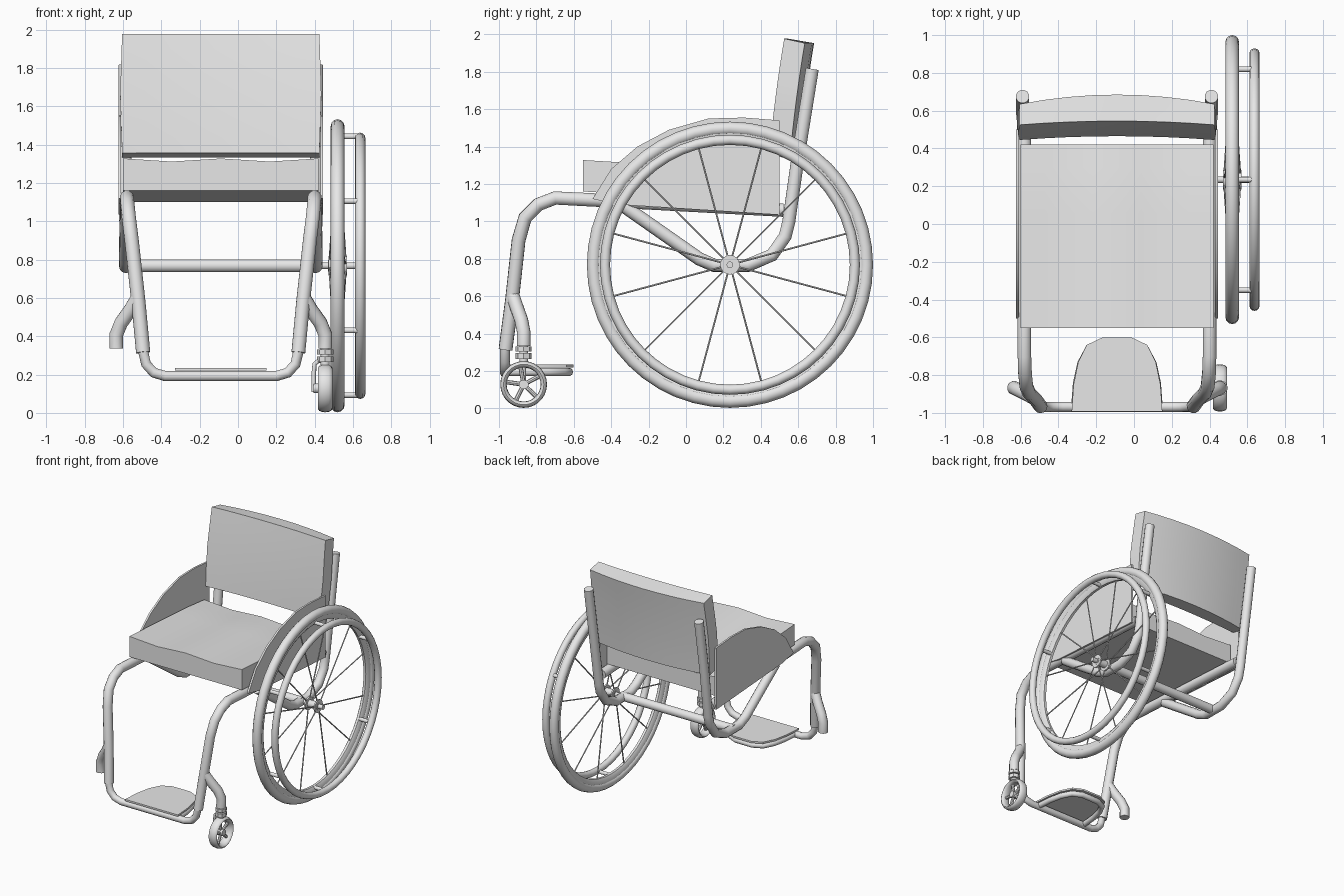
import bpy, bmesh, math
from mathutils import Vector, Matrix

if "Cube" in bpy.data.objects:
    bpy.data.objects.remove(bpy.data.objects["Cube"], do_unlink=True)

GREY = (0.8, 0.8, 0.8, 1.0)
grey = bpy.data.materials.new("plain_grey")
grey.use_nodes = True
grey.diffuse_color = GREY
grey.node_tree.nodes["Principled BSDF"].inputs["Base Color"].default_value = GREY

MID = -0.09             # centre plane of seat and frame
AXLE = (0.235, 0.768)   # y, z of the main axle
WHEEL_X = 0.52


def finish(name, bm, angle=40):
    bmesh.ops.recalc_face_normals(bm, faces=bm.faces)
    mesh = bpy.data.meshes.new(name)
    bm.to_mesh(mesh)
    bm.free()
    mesh.materials.append(grey)
    obj = bpy.data.objects.new(name, mesh)
    bpy.context.collection.objects.link(obj)
    bpy.ops.object.select_all(action="DESELECT")
    bpy.context.view_layer.objects.active = obj
    obj.select_set(True)
    bpy.ops.object.shade_smooth_by_angle(angle=math.radians(angle))
    return obj


def tube(name, points, radius, cyclic=False, sides=12):
    """Sweep a round section along a path, mitred at each bend."""
    pts = [Vector(p) for p in points]
    bm = bmesh.new()
    n = len(pts)
    rings, normal = [], None
    for i, p in enumerate(pts):
        before = pts[i - 1] if i or cyclic else None
        after = pts[(i + 1) % n] if i < n - 1 or cyclic else None
        d_in = (p - before).normalized() if before else None
        d_out = (after - p).normalized() if after else d_in
        d_in = d_in or d_out
        tangent = (d_in + d_out).normalized()
        if normal is None:
            normal = tangent.orthogonal()
        normal = (normal - tangent * normal.dot(tangent)).normalized()
        side = tangent.cross(normal)
        rings.append([bm.verts.new(p + radius * (normal * math.cos(a) + side * math.sin(a)))
                      for a in (math.tau * k / sides for k in range(sides))])
    for i in range(n if cyclic else n - 1):
        a, b = rings[i], rings[(i + 1) % n]
        for k in range(sides):
            j = (k + 1) % sides
            bm.faces.new((a[k], a[j], b[j], b[k]))
    if not cyclic:
        bm.faces.new(rings[0])
        bm.faces.new(rings[-1])
    return finish(name, bm)


def both_sides(name, points, radius):
    """Tube given as (offset from centre plane, y, z), on both sides."""
    for label, s in (("left", 1), ("right", -1)):
        tube(f"{label}_{name}", [(MID + s * x, y, z) for x, y, z in points], radius)


def prism(name, outline, axis, start, end):
    """Extrude an outline along x (points are y, z) or z (points are x, y)."""
    bm = bmesh.new()
    def place(p, d):
        return (d, *p) if axis == "x" else (*p, d)
    low = [bm.verts.new(place(p, start)) for p in outline]
    high = [bm.verts.new(place(p, end)) for p in outline]
    bm.faces.new(low)
    bm.faces.new(high)
    for i in range(len(low)):
        j = (i + 1) % len(low)
        bm.faces.new((low[i], low[j], high[j], high[i]))
    return finish(name, bm, 30)


def lathe(name, profile, centre, steps):
    """Turn a closed (x offset, radius) profile about the x axis."""
    bm = bmesh.new()
    verts = [bm.verts.new((x, 0, r)) for x, r in profile]
    edges = [bm.edges.new((verts[i - 1], verts[i])) for i in range(len(verts))]
    bmesh.ops.spin(bm, geom=verts + edges, axis=(1, 0, 0), cent=(0, 0, 0),
                   angle=math.tau, steps=steps, use_merge=True)
    bmesh.ops.remove_doubles(bm, verts=bm.verts, dist=0.0001)
    bmesh.ops.translate(bm, verts=bm.verts, vec=centre)
    return finish(name, bm)


def oval(half_width, half_height, radius, count=12):
    return [(half_width * math.cos(math.tau * k / count),
             radius + half_height * math.sin(math.tau * k / count)) for k in range(count)]


def cushion(name, shape, cuts=8):
    """Subdivided block whose -1..1 coordinates are mapped by a shape rule."""
    bm = bmesh.new()
    bmesh.ops.create_cube(bm, size=2)
    bmesh.ops.subdivide_edges(bm, edges=bm.edges[:], cuts=cuts - 1, use_grid_fill=True)
    for v in bm.verts:
        v.co = shape(*v.co)
    return finish(name, bm, 30)


def polar(angle, radius, x, centre):
    return (x, centre[0] + radius * math.cos(angle), centre[1] + radius * math.sin(angle))


# Seat cushion, tilted back, with two shallow thigh hollows
def seat_shape(u, v, w):
    hollow = 0.008 * math.cos(math.tau * u) if w > 0 else 0
    crown = -0.02 * max(0, v - 0.5) if w > 0 else 0
    return (MID + 0.51 * u, -0.065 + 0.485 * v, 1.21 - 0.03 * v + 0.08 * w + hollow + crown)

cushion("seat_cushion", seat_shape)


# Backrest, leaning and bowed backward
def back_shape(u, v, w):
    bow = (1 - u * u) * (0.035 + 0.015 * v)
    lean = 0.04 * w + 0.006 * (1 - w * w) * -1
    return (MID + (0.525 - 0.01 * abs(w)) * u, 0.54 + 0.055 * v + lean + bow,
            1.655 + 0.31 * w - 0.012 * v)

cushion("backrest", back_shape)

# Side guards
guard = [(0.5, 1.035), (0.5, 1.54), (0.31, 1.555), (0.12, 1.55), (-0.09, 1.49),
         (-0.26, 1.4), (-0.4, 1.28), (-0.5, 1.12), (-0.36, 1.09)]
for label, s in (("left", 1), ("right", -1)):
    prism(f"{label}_side_guard", guard, "x", MID + s * 0.52, MID + s * 0.535)

# Frame tubes
both_sides("rail_and_leg", [(0.49, 0.52, 1.06), (0.49, -0.5, 1.115), (0.49, -0.7, 1.125),
                            (0.487, -0.79, 1.09), (0.48, -0.86, 1.02), (0.465, -0.895, 0.9),
                            (0.43, -0.93, 0.58), (0.405, -0.965, 0.315)], 0.037)
both_sides("back_post", [(0.5, 0.675, 1.815), (0.5, 0.6, 1.35), (0.495, 0.55, 1.0),
                         (0.495, 0.53, 0.92), (0.495, 0.46, 0.82), (0.495, 0.33, 0.765),
                         (0.495, 0.15, 0.765), (0.495, 0.07, 0.8), (0.49, -0.33, 1.08)], 0.036)
both_sides("caster_arm", [(0.435, -0.925, 0.6), (0.47, -0.905, 0.54), (0.52, -0.88, 0.47),
                          (0.545, -0.868, 0.41), (0.545, -0.868, 0.335)], 0.037)
tube("cross_tube", [(MID - 0.51, *AXLE), (MID + 0.51, *AXLE)], 0.035)

# Footrest bar, plate and rim below the plate
half = [(0.405, 0.32), (0.39, 0.255), (0.35, 0.21), (0.29, 0.192)]
bar = [(MID - x, -0.968, z) for x, z in half] + [(MID + x, -0.968, z) for x, z in half[::-1]]
tube("footrest_bar", bar, 0.027)
edge = [(0.24, -0.992), (0.23, -0.85), (0.205, -0.73), (0.16, -0.64), (0.08, -0.602)]
plate = [(MID + x, y) for x, y in edge] + [(MID - x, y) for x, y in edge[::-1]]
prism("foot_plate", plate, "z", 0.22, 0.234)
tube("foot_plate_rim", [(MID + (x - MID) * 0.92, -0.8 + (y + 0.8) * 0.88, 0.195)
                        for x, y in plate], 0.022)

# Main wheel: tyre, rim and push ring
hub = (WHEEL_X, *AXLE)
lathe("tyre", oval(0.036, 0.036, 0.729), hub, 48)
lathe("wheel_rim", [(-0.025, 0.71), (0.025, 0.71), (0.022, 0.68), (0.01, 0.662),
                    (-0.01, 0.662), (-0.022, 0.68)], hub, 48)
lathe("push_ring", oval(0.027, 0.027, 0.668), (0.638, *AXLE), 48)
for k in range(6):
    a = math.radians(30 + 60 * k)
    tube("push_ring_pin", [polar(a, 0.675, WHEEL_X, AXLE), polar(a, 0.675, 0.638, AXLE)], 0.015)
for k in range(12):
    a = math.radians(15 + 30 * k)
    flange = WHEEL_X + (0.042 if k % 2 else -0.042)
    tube("spoke", [polar(a, 0.035, flange, AXLE), polar(a, 0.67, WHEEL_X, AXLE)], 0.005, sides=6)

# Hub and axle
tube("axle", [(MID + 0.5, *AXLE), (0.61, *AXLE)], 0.018)
tube("hub_barrel", [(0.47, *AXLE), (0.57, *AXLE)], 0.03, sides=16)
for x in (0.472, 0.556):
    tube("hub_flange", [(x, *AXLE), (x + 0.012, *AXLE)], 0.052, sides=16)

# Left caster: wheel, spokes, swivel and fork
CASTER_X, CASTER = 0.455, (-0.868, 0.128)
lathe("caster_tyre", oval(0.037, 0.017, 0.108), (CASTER_X, *CASTER), 28)
tube("caster_hub", [(0.395, *CASTER), (0.48, *CASTER)], 0.026)
for k in range(5):
    a = math.radians(100 + 72 * k)
    tube("caster_spoke", [polar(a, 0.015, CASTER_X, CASTER),
                          polar(a, 0.1, CASTER_X, CASTER)], 0.012, sides=8)
tube("caster_stem", [(CASTER_X, CASTER[0], z) for z in (0.25, 0.36)], 0.024)
for low, high in ((0.265, 0.295), (0.305, 0.33)):
    tube("swivel_nut", [(CASTER_X, CASTER[0], low), (CASTER_X, CASTER[0], high)], 0.043, sides=8)
fork = [(0.475, 0.272), (0.42, 0.272), (0.4, 0.255), (0.395, 0.2), (0.395, 0.11)]
tube("caster_fork", [(x, CASTER[0], z) for x, z in fork], 0.012)
